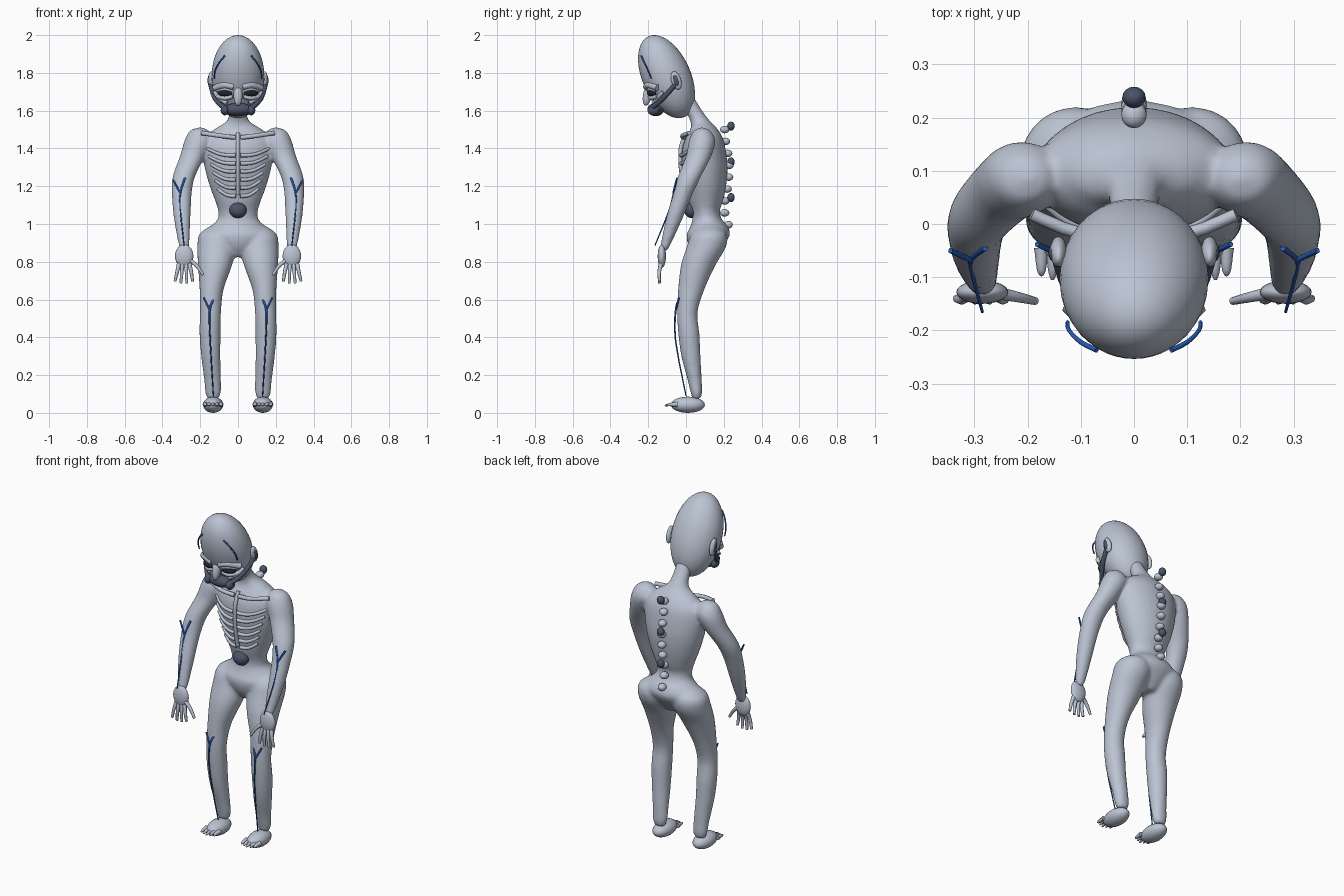
import bpy, bmesh, math
from mathutils import Matrix, Vector

old = bpy.data.objects.get("Cube")
if old:
    bpy.data.objects.remove(old, do_unlink=True)


def material(name, rgb):
    m = bpy.data.materials.new(name)
    m.use_nodes = True
    m.diffuse_color = (*rgb, 1)
    m.node_tree.nodes["Principled BSDF"].inputs["Base Color"].default_value = (*rgb, 1)
    return m


SKIN = material("pale grey skin", (0.5, 0.55, 0.65))
DARK = material("dark slate", (0.07, 0.088, 0.145))
BLUE = material("vein blue", (0.02, 0.11, 0.5))
BLACK = material("eye black", (0.015, 0.018, 0.025))
SIDES = (("left", 1), ("right", -1))


def add(name, mesh, mat):
    mesh.materials.clear()
    mesh.materials.append(mat)
    for p in mesh.polygons:
        p.use_smooth = True
    ob = bpy.data.objects.new(name, mesh)
    bpy.context.collection.objects.link(ob)
    return ob


def ellipsoid(name, loc, half, mat, tilt=(0, 0, 0), seg=24):
    bm = bmesh.new()
    rot = Matrix.Rotation(tilt[2], 4, 'Z') @ Matrix.Rotation(tilt[1], 4, 'Y') @ Matrix.Rotation(tilt[0], 4, 'X')
    bmesh.ops.create_uvsphere(bm, u_segments=seg, v_segments=seg // 2, radius=1,
                              matrix=Matrix.Translation(loc) @ rot @ Matrix.Diagonal((*half, 1)))
    mesh = bpy.data.meshes.new(name)
    bm.to_mesh(mesh)
    bm.free()
    return add(name, mesh, mat)


def spline(rows, steps=4):
    """Catmull-Rom interpolation of section rows."""
    rows = [Vector(r) for r in rows]
    out = []
    for i in range(len(rows) - 1):
        a, b, c, d = rows[max(i - 1, 0)], rows[i], rows[i + 1], rows[min(i + 2, len(rows) - 1)]
        for k in range(steps):
            t = k / steps
            out.append(b + (c - a) * (t / 2) + (a * 2 - b * 5 + c * 4 - d) * (t * t / 2)
                       + (b * 3 - a - c * 3 + d) * (t ** 3 / 2))
    return out + [rows[-1]]


def loft(bm, sections, side=1, seg=32):
    """Skin horizontal ellipses given as x, y, z, half width, half depth."""
    rings = []
    for x, y, z, rx, ry in spline(sections):
        rings.append([bm.verts.new((side * x + rx * math.cos(math.tau * k / seg),
                                    y + ry * math.sin(math.tau * k / seg), z)) for k in range(seg)])
    for a, b in zip(rings, rings[1:]):
        for k in range(seg):
            j = (k + 1) % seg
            bm.faces.new((a[k], a[j], b[j], b[k]))
    bm.faces.new(rings[0][::-1])
    bm.faces.new(rings[-1])


def tube(name, points, radius, mat, side=1, tip=1.0):
    """Round tube through points, tapering to tip * radius."""
    cu = bpy.data.curves.new(name + " path", 'CURVE')
    cu.dimensions = '3D'
    cu.bevel_depth, cu.bevel_resolution, cu.use_fill_caps = radius, 2, True
    path = spline(points, 3) if len(points) > 2 else [Vector(p) for p in points]
    sp = cu.splines.new('POLY')
    sp.points.add(len(path) - 1)
    for i, (pt, p) in enumerate(zip(sp.points, path)):
        pt.co = (side * p.x, p.y, p.z, 1)
        pt.radius = 1 + (tip - 1) * i / (len(path) - 1)
    tmp = bpy.data.objects.new("tmp", cu)
    mesh = bpy.data.meshes.new_from_object(tmp)
    bpy.data.objects.remove(tmp)
    return add(name, mesh, mat)


# Body: torso, arms and legs fused into one skin
torso = [(0, .10, .825, .04, .05), (0, .105, .88, .12, .09), (0, .117, .94, .175, .114),
         (0, .122, .985, .145, .1), (0, .112, 1.025, .108, .078), (0, .105, 1.07, .105, .074),
         (0, .105, 1.12, .12, .09), (0, .105, 1.2, .15, .107), (0, .1, 1.3, .177, .12),
         (0, .095, 1.4, .19, .114), (0, .097, 1.46, .175, .096), (0, .095, 1.505, .12, .07),
         (0, .075, 1.545, .06, .052), (0, .04, 1.6, .046, .046), (0, 0, 1.67, .043, .043)]
arm = [(.20, .085, 1.51, .012, .012), (.205, .085, 1.493, .05, .045), (.21, .085, 1.44, .074, .07),
       (.24, .067, 1.36, .067, .067), (.287, .018, 1.25, .059, .061), (.298, -.02, 1.15, .052, .051),
       (.295, -.065, 1.02, .043, .043), (.286, -.108, .89, .028, .026), (.285, -.115, .86, .016, .016)]
leg = [(.092, .12, 1.0, .035, .035), (.106, .122, .95, .096, .092), (.112, .108, .88, .103, .104),
       (.122, .064, .78, .09, .091), (.14, .027, .65, .063, .069), (.146, .007, .53, .056, .054),
       (.148, .015, .42, .056, .056), (.144, .026, .3, .051, .051), (.135, .045, .18, .045, .038),
       (.132, .055, .11, .042, .031), (.132, .055, .075, .03, .022)]
bm = bmesh.new()
loft(bm, torso)
for _, s in SIDES:
    loft(bm, arm, s)
    loft(bm, leg, s)
bmesh.ops.recalc_face_normals(bm, faces=bm.faces)
body_mesh = bpy.data.meshes.new("body")
bm.to_mesh(body_mesh)
bm.free()
body = add("body", body_mesh, SKIN)
fuse = body.modifiers.new("fuse", 'REMESH')
fuse.mode, fuse.voxel_size, fuse.use_smooth_shade = 'VOXEL', .01, True
soften = body.modifiers.new("soften", 'SMOOTH')
soften.factor, soften.iterations = .5, 6

dense = spline(torso, 12)


def ring_at(z):
    return min(dense, key=lambda r: abs(r[2] - z))


def chest(x, z, lift=0.0):
    """Point on the front of the torso."""
    r = ring_at(z)
    return (x, r[1] - r[4] * math.sqrt(max(0, 1 - (x / r[3]) ** 2)) - lift, z)


# Breastbone, navel plug and spine
tube("breastbone", [chest(0, 1.155 + .065 * i, .008) for i in range(6)], .011, SKIN)
ellipsoid("navel_plug", (0, .03, 1.073), (.046, .04, .042), DARK)
for i in range(9):
    z = 1.5 - .063 * i
    back = ring_at(z)
    y = max(back[1] + back[4] + .008, .205)
    ellipsoid(f"vertebra_{i + 1}", (0, y, z), (.024, .025, .02), SKIN, seg=16)
    if i % 3 == 0:
        ellipsoid(f"spine_port_{i // 3 + 1}", (0, .238, z + .018), (.022, .02, .024), DARK, seg=16)

# Head, nose and breathing mask
ellipsoid("head", (0, -.103, 1.78), (.14, .128, .234), SKIN, (math.radians(24), 0, 0), 40)
ellipsoid("nose", (0, -.203, 1.685), (.024, .024, .06), SKIN, (-.2, 0, 0))
ellipsoid("mask", (0, -.16, 1.606), (.078, .045, .035), DARK)

for label, s in SIDES:
    # Face
    tube(f"{label}_brow", [(.022, -.21, 1.726), (.07, -.196, 1.736), (.122, -.15, 1.72)], .018, SKIN, s)
    ellipsoid(f"{label}_eye", (s * .068, -.182, 1.692), (.04, .02, .017), BLACK, (0, 0, s * .4))
    tube(f"{label}_upper_lid", [(.03, -.2, 1.705), (.07, -.194, 1.714), (.11, -.16, 1.705)], .008, SKIN, s)
    tube(f"{label}_lower_lid", [(.03, -.19, 1.676), (.07, -.184, 1.666), (.11, -.15, 1.676)], .012, SKIN, s)
    tube(f"{label}_cheekbone", [(.122, -.122, 1.70), (.102, -.15, 1.668), (.06, -.172, 1.64)], .011, SKIN, s)
    ellipsoid(f"{label}_filter", (s * .07, -.172, 1.602), (.022, .032, .027), DARK, seg=16)
    tube(f"{label}_hose", [(.075, -.178, 1.615), (.122, -.122, 1.665), (.145, -.055, 1.74)], .013, DARK, s)
    ellipsoid(f"{label}_ear", (s * .142, -.052, 1.76), (.016, .026, .05), SKIN, (.3, 0, 0))
    ellipsoid(f"{label}_ear_port", (s * .153, -.053, 1.76), (.008, .014, .032), DARK, (.3, 0, 0), 16)
    tube(f"{label}_temple_vein", [(.07, -.237, 1.89), (.1, -.222, 1.855), (.122, -.2, 1.81),
                                  (.125, -.184, 1.77)], .005, BLUE, s, .7)

    # Ribs and collarbone
    for i in range(6):
        w, z = .168 - .012 * i, 1.402 - .043 * i
        path = [chest(.012 + (w - .012) * t, z - .038 * (1 - t) - .014 * math.sin(math.pi * t), .003)
                for t in (0, .25, .5, .75, 1)]
        tube(f"{label}_rib_{i + 1}", path, .011, SKIN, s, .7)
    tube(f"{label}_collarbone", [(.015, -.012, 1.458), (.1, -.018, 1.468), (.192, .018, 1.482)], .012, SKIN, s)

    # Forearm veins
    tube(f"{label}_forearm_vein", [(.28, -.045, 1.245), (.305, -.065, 1.165), (.305, -.09, 1.07),
                                   (.285, -.165, .885)], .006, BLUE, s, .5)
    tube(f"{label}_forearm_vein_branch", [(.345, -.05, 1.235), (.306, -.068, 1.165)], .005, BLUE, s)

    # Hand
    ellipsoid(f"{label}_palm", (s * .285, -.128, .83), (.049, .022, .062), SKIN)
    for i in range(4):
        a = -.75 + .5 * i
        tube(f"{label}_finger_{i + 1}", [(.285 + .036 * a, -.132, .79), (.285 + .05 * a, -.142, .745),
                                         (.287 + .062 * a, -.14, .685 + .02 * a * a)], .012, SKIN, s, .6)
    tube(f"{label}_thumb", [(.255, -.13, .81), (.215, -.138, .775), (.185, -.145, .73)], .012, SKIN, s, .6)

    # Shin veins
    tube(f"{label}_shin_vein", [(.13, -.038, .6), (.15, -.055, .54), (.147, -.055, .38),
                                (.13, 0, .09)], .006, BLUE, s, .5)
    tube(f"{label}_shin_vein_branch", [(.182, -.038, .61), (.15, -.053, .545)], .005, BLUE, s)

    # Foot
    ellipsoid(f"{label}_foot", (s * .132, .01, .043), (.053, .09, .043), SKIN)
    for i in range(5):
        x = .132 + .021 * (i - 2)
        tube(f"{label}_toe_{i + 1}", [(x, -.045, .045), (x, -.085, .044),
                                      (x, -.112 + .008 * abs(i - 2), .038)], .014, SKIN, s, .25)
